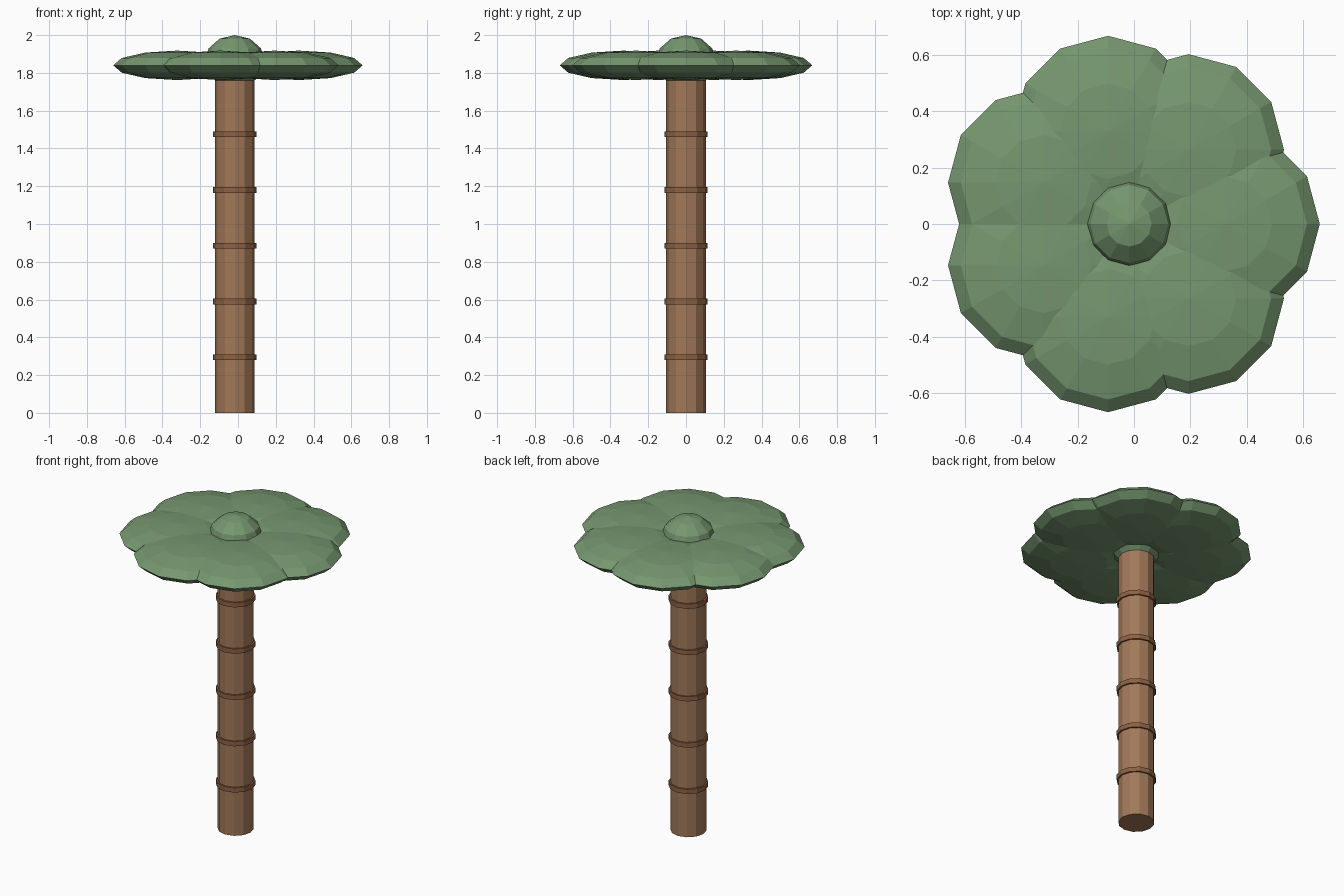
import bpy
from math import cos, sin, tau

if "Cube" in bpy.data.objects:
    bpy.data.objects.remove(bpy.data.objects["Cube"])

CX = -0.017  # trunk axis


def material(name, rgb):
    m = bpy.data.materials.new(name)
    m.diffuse_color = (*rgb, 1)
    m.use_nodes = True
    m.node_tree.nodes["Principled BSDF"].inputs["Base Color"].default_value = m.diffuse_color
    return m


bark = material("bark", (0.36, 0.19, 0.10))
bark_dark = material("bark_dark", (0.26, 0.12, 0.055))
green = material("leaf_green", (0.18, 0.31, 0.16))


def finish(name, mat):
    ob = bpy.context.object
    ob.name = name
    ob.data.materials.append(mat)
    return ob


def cylinder(name, r, z0, z1, mat):
    bpy.ops.mesh.primitive_cylinder_add(vertices=12, radius=r, depth=z1 - z0,
                                        location=(CX, 0, (z0 + z1) / 2))
    return finish(name, mat)


def blob(name, x, y, z, r, h, mat):
    bpy.ops.mesh.primitive_uv_sphere_add(segments=12, ring_count=6, radius=1,
                                         location=(x, y, z), scale=(r, r, h))
    return finish(name, mat)


# Trunk with five evenly spaced bands
cylinder("trunk", 0.105, 0, 1.77, bark)
for i in range(1, 6):
    z = 0.295 * i
    cylinder(f"trunk_band_{i}", 0.115, z - 0.015, z + 0.015, bark_dark)

# Seven overlapping flattened leaves around the axis
for i in range(7):
    a = tau * i / 7
    blob(f"leaf_{i + 1}", CX + 0.338 * cos(a), 0.338 * sin(a), 1.84, 0.339, 0.078, green)

# Crown knob in the middle
blob("crown_knob", CX, 0, 1.86, 0.16, 0.14, green)
